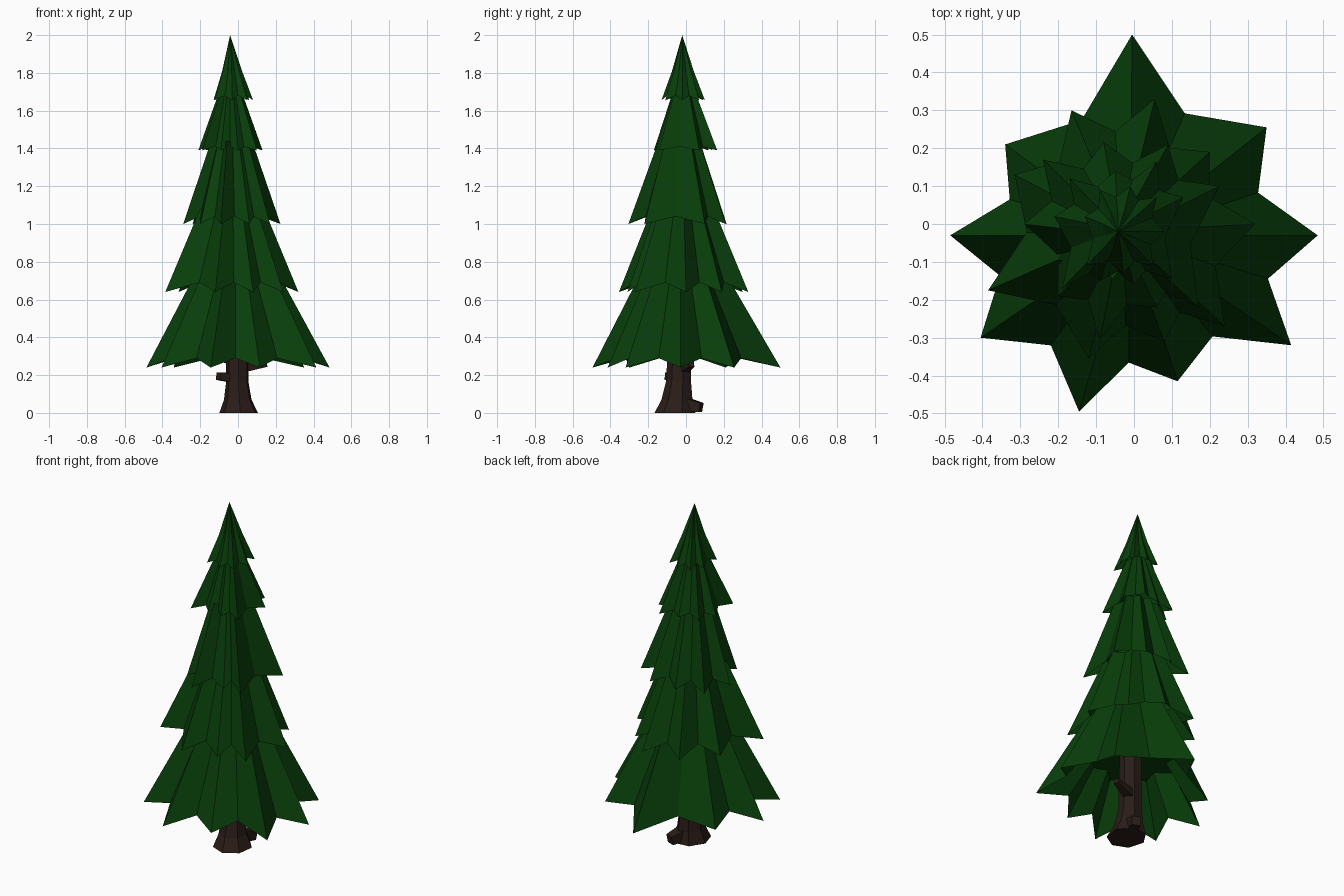
import bpy, bmesh, math
from mathutils import Vector

if "Cube" in bpy.data.objects:
    bpy.data.objects.remove(bpy.data.objects["Cube"])


def material(name, rgb):
    m = bpy.data.materials.new(name)
    m.diffuse_color = (*rgb, 1)
    m.use_nodes = True
    m.node_tree.nodes["Principled BSDF"].inputs["Base Color"].default_value = m.diffuse_color
    return m


LEAF = material("needles", (0.0025, 0.048, 0.003))
BARK = material("bark", (0.023, 0.012, 0.009))


def loft(name, rings, mat, cap_start=False, cap_end=False, apex=None):
    """Skin a list of equal-length rings, optionally closing the ends."""
    bm = bmesh.new()
    vr = [[bm.verts.new(p) for p in r] for r in rings]
    n = len(vr[0])
    for a, b in zip(vr, vr[1:]):
        for i in range(n):
            j = (i + 1) % n
            bm.faces.new((a[i], a[j], b[j], b[i]))
    if cap_start:
        bm.faces.new(vr[0])
    if cap_end:
        bm.faces.new(vr[-1])
    if apex:
        t = bm.verts.new(apex)
        for i in range(n):
            bm.faces.new((vr[-1][i], vr[-1][(i + 1) % n], t))
    bmesh.ops.recalc_face_normals(bm, faces=bm.faces)
    me = bpy.data.meshes.new(name)
    bm.to_mesh(me)
    bm.free()
    me.materials.append(mat)
    ob = bpy.data.objects.new(name, me)
    bpy.context.collection.objects.link(ob)
    return ob


def tier(name, axis, tips, z, z_notch, z_top, k_top, inner, mid=None, apex=None, cap=False):
    """Star-shaped skirt: drooping tips with raised notches between them."""
    c = Vector(axis)
    star = []
    for i, p in enumerate(tips):
        p, q = Vector(p), Vector(tips[(i + 1) % len(tips)])
        star += [p, c + ((p + q) / 2 - c) * 0.79]

    def ring(k, zt, zn):
        return [(*(c + (p - c) * k), zn if i % 2 else zt) for i, p in enumerate(star)]

    k_in, z_in = inner
    rings = [ring(k_in, z_in, z_in), ring(1, z, z_notch)]
    if mid:
        rings.append(ring(mid[0], mid[1], mid[1]))
    if not apex:
        rings.append(ring(k_top, z_top, z_top))
    loft(name, rings, LEAF, cap_start=cap, apex=apex)


# Foliage tiers, bottom to top
tier("foliage_bottom", (-0.01, -0.03),
     [(-.005, .5), (.35, .255), (.485, -.03), (.415, -.32), (.115, -.415),
      (-.145, -.495), (-.405, -.30), (-.485, -.03), (-.34, .21)],
     0.24, 0.29, 0.74, 0.45, (0.6, 0.5), cap=True)
tier("foliage_lower", (-0.03, -0.02),
     [(.055, .33), (.2, .19), (.32, 0), (.24, -.27), (.08, -.31),
      (-.12, -.355), (-.385, -.175), (-.315, .13), (-.165, .30)],
     0.64, 0.69, 1.08, 0.48, (0.68, 0.83))
tier("foliage_middle", (-0.035, -0.03),
     [(.09, .21), (.225, .10), (.17, -.22), (.06, -.22), (-.09, -.305),
      (-.2, -.19), (-.29, 0), (-.24, .17), (-.08, .215)],
     1.0, 1.04, 1.44, 0.42, (0.66, 1.18))
tier("foliage_upper", (-0.04, -0.015),
     [(.06, .165), (.13, .07), (.1, -.145), (0, -.16), (-.09, -.15),
      (-.19, -.17), (-.21, .02), (-.17, .12), (-.05, .14)],
     1.39, 1.41, 1.71, 0.33, (0.6, 1.51))
tier("foliage_crown", (-0.037, -0.018),
     [(-.01, .10), (.06, .07), (.08, -.02), (.05, -.11), (-.03, -.13), (-.125, -.11),
      (-.13, .02), (-.09, .09)],
     1.655, 1.68, 0, 0, (0.65, 1.74), mid=(0.50, 1.81), apex=(-0.042, -0.02, 2.0))


# Trunk with flared foot
def trunk_ring(cx, cy, rx, ry, z, n=7):
    return [(cx + rx * math.cos(a), cy + ry * math.sin(a), z)
            for a in (2 * math.pi * i / n + 0.3 for i in range(n))]


loft("trunk", [trunk_ring(0.005, -.055, .105, .112, 0), trunk_ring(0, -.045, .075, .085, .07),
               trunk_ring(-.003, -.037, .06, .068, .17), trunk_ring(-.003, -.03, .06, .06, .52)],
     BARK, True, True)


# Root and broken branch stubs: tapered square pegs
def peg(name, a, b, ra, rb):
    a, b = Vector(a), Vector(b)
    q = (b - a).to_track_quat('Z', 'Y')
    square = [Vector((x, y, 0)) for x, y in ((1, 1), (-1, 1), (-1, -1), (1, -1))]
    loft(name, [[p + q @ (s * r) for s in square] for p, r in ((a, ra), (b, rb))],
         BARK, True, True)


peg("root", (.01, -.02, .05), (.05, .08, .028), .036, .025)
peg("branch_stub_left", (-.03, -.05, .185), (-.105, -.095, .195), .024, .02)
peg("branch_stub_right", (.02, -.01, .24), (.15, .03, .258), .026, .014)
